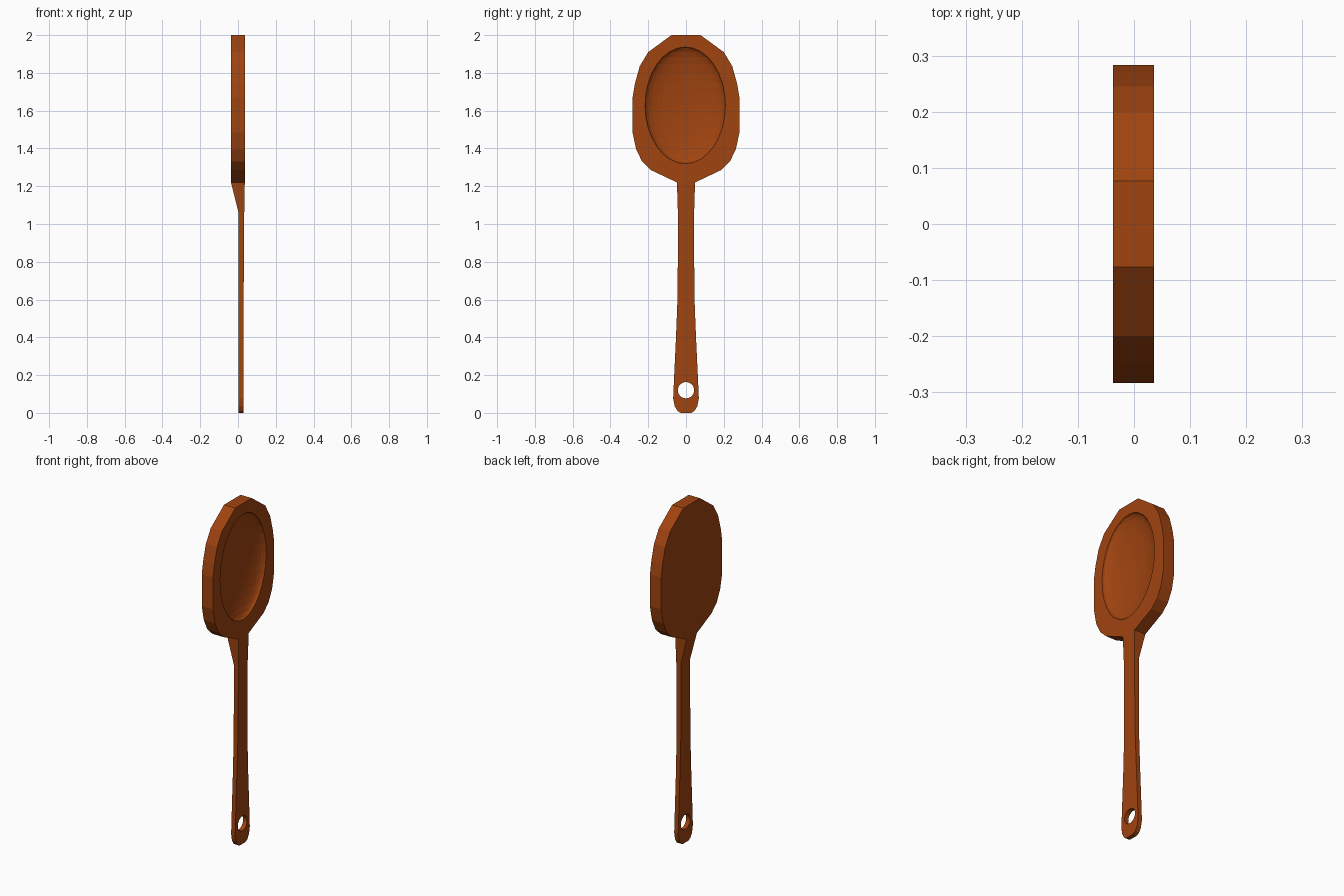
import bpy, bmesh
from mathutils import Matrix

if "Cube" in bpy.data.objects:
    bpy.data.objects.remove(bpy.data.objects["Cube"])

mat = bpy.data.materials.new("brown_wood")
mat.diffuse_color = (0.35, 0.057, 0.005, 1)
mat.use_nodes = True
mat.node_tree.nodes["Principled BSDF"].inputs["Base Color"].default_value = mat.diffuse_color

# rows up the spoon: height, half width, back x, front x
rows = [(0.0, 0.028, 0.003, 0.029), (0.01, 0.045, 0.003, 0.029), (0.035, 0.060, 0.003, 0.029),
        (0.075, 0.068, 0.003, 0.029), (0.19, 0.063, 0.003, 0.029), (0.40, 0.053, 0.003, 0.029),
        (0.63, 0.044, 0.003, 0.030), (1.06, 0.043, 0.003, 0.033), (1.22, 0.048, -0.037, 0.036),
        (1.285, 0.185, -0.037, 0.036), (1.33, 0.232, -0.037, 0.036), (1.395, 0.264, -0.037, 0.036),
        (1.485, 0.283, -0.037, 0.036), (1.67, 0.283, -0.037, 0.036), (1.745, 0.270, -0.037, 0.036),
        (1.835, 0.245, -0.037, 0.036), (1.91, 0.200, -0.037, 0.036), (2.0, 0.077, -0.037, 0.036)]


def finish(name, bm):
    bmesh.ops.recalc_face_normals(bm, faces=bm.faces)
    me = bpy.data.meshes.new(name)
    bm.to_mesh(me)
    bm.free()
    me.materials.append(mat)
    ob = bpy.data.objects.new(name, me)
    bpy.context.collection.objects.link(ob)
    return ob


# spoon body: handle and head skinned from the rows
bm = bmesh.new()
rings = [[bm.verts.new(p) for p in ((b, -w, z), (f, -w, z), (f, w, z), (b, w, z))]
         for z, w, b, f in rows]
for lo, hi in zip(rings, rings[1:]):
    for i in range(4):
        j = (i + 1) % 4
        bm.faces.new((lo[i], lo[j], hi[j], hi[i]))
bm.faces.new(rings[0])
bm.faces.new(rings[-1])
bmesh.ops.dissolve_limit(bm, angle_limit=0.001, verts=bm.verts, edges=bm.edges)
spoon = finish("spoon", bm)

# bowl hollow cutter
bm = bmesh.new()
bmesh.ops.create_uvsphere(bm, u_segments=32, v_segments=16, radius=1,
    matrix=Matrix.Translation((0.0365, -0.004, 1.628)) @ Matrix.Diagonal((0.058, 0.213, 0.309, 1)))
bowl = finish("bowl_cutter", bm)

# hanging hole cutter
bm = bmesh.new()
bmesh.ops.create_cone(bm, cap_ends=True, segments=32, radius1=0.043, radius2=0.043, depth=0.3,
    matrix=Matrix.Translation((0, 0, 0.12)) @ Matrix.Rotation(1.5707963, 4, 'Y'))
hole = finish("hole_cutter", bm)

# carve both cutters out of the spoon
bpy.context.view_layer.objects.active = spoon
for cutter in (bowl, hole):
    m = spoon.modifiers.new(cutter.name, 'BOOLEAN')
    m.operation, m.solver, m.object = 'DIFFERENCE', 'EXACT', cutter
    bpy.ops.object.modifier_apply(modifier=m.name)
    bpy.data.objects.remove(cutter)
